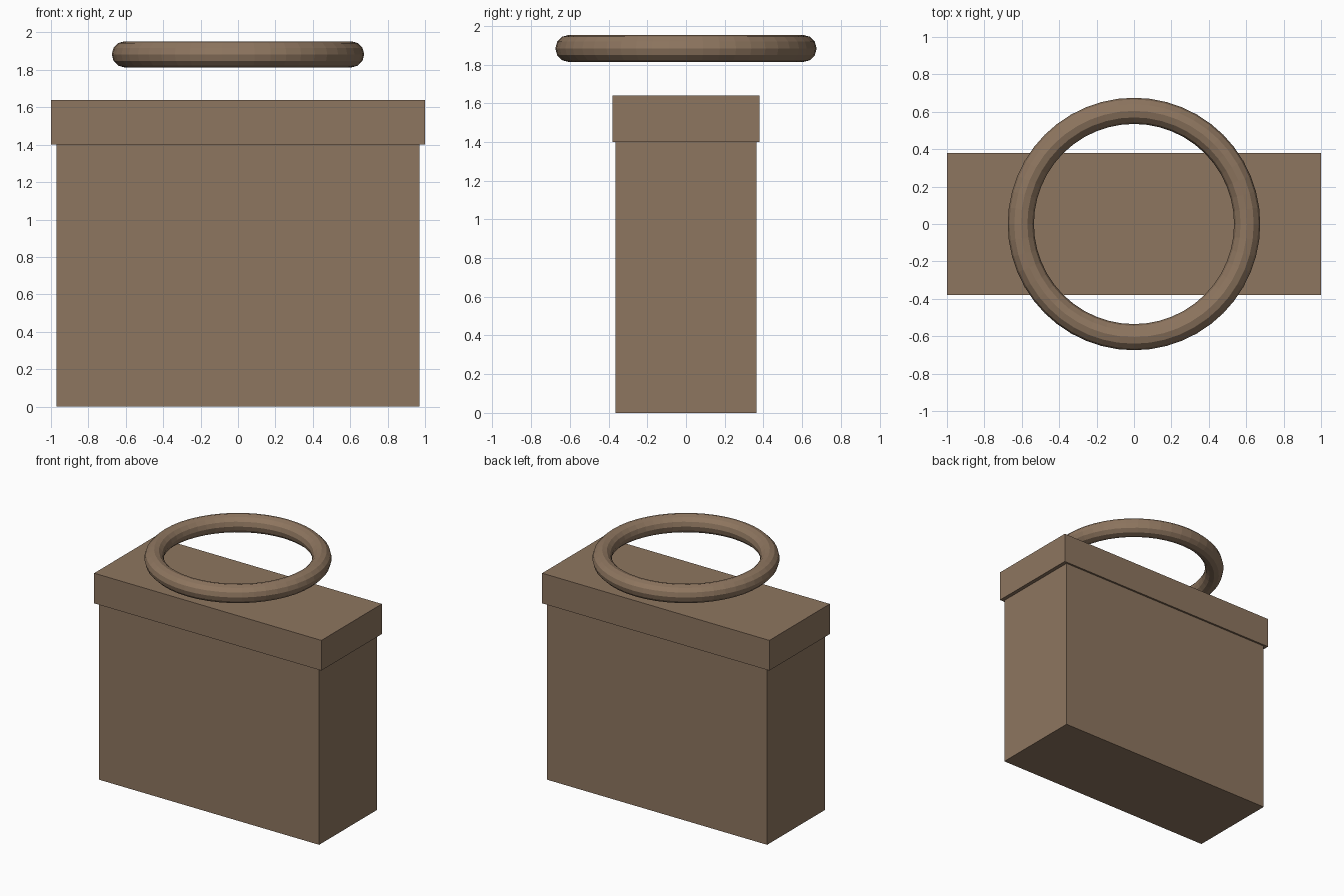
import bpy

if "Cube" in bpy.data.objects:
    bpy.data.objects.remove(bpy.data.objects["Cube"])

brown = bpy.data.materials.new("brown")
brown.diffuse_color = (0.27, 0.18, 0.115, 1)
brown.use_nodes = True
brown.node_tree.nodes["Principled BSDF"].inputs["Base Color"].default_value = brown.diffuse_color


def box(name, half_x, half_y, z0, z1):
    bpy.ops.mesh.primitive_cube_add(size=2, location=(0, 0, (z0 + z1) / 2))
    ob = bpy.context.object
    ob.name = name
    ob.scale = (half_x, half_y, (z1 - z0) / 2)
    bpy.ops.object.transform_apply(location=False, rotation=False, scale=True)
    ob.data.materials.append(brown)


# Case body and overhanging lid
box("body", 0.97, 0.365, 0.0, 1.4)
box("lid", 1.0, 0.38, 1.4, 1.64)

# Ring handle floating above the lid
bpy.ops.mesh.primitive_torus_add(location=(0, 0, 1.883), major_radius=0.605, minor_radius=0.07,
                                 major_segments=48, minor_segments=12)
ring = bpy.context.object
ring.name = "ring_handle"
ring.data.materials.append(brown)
